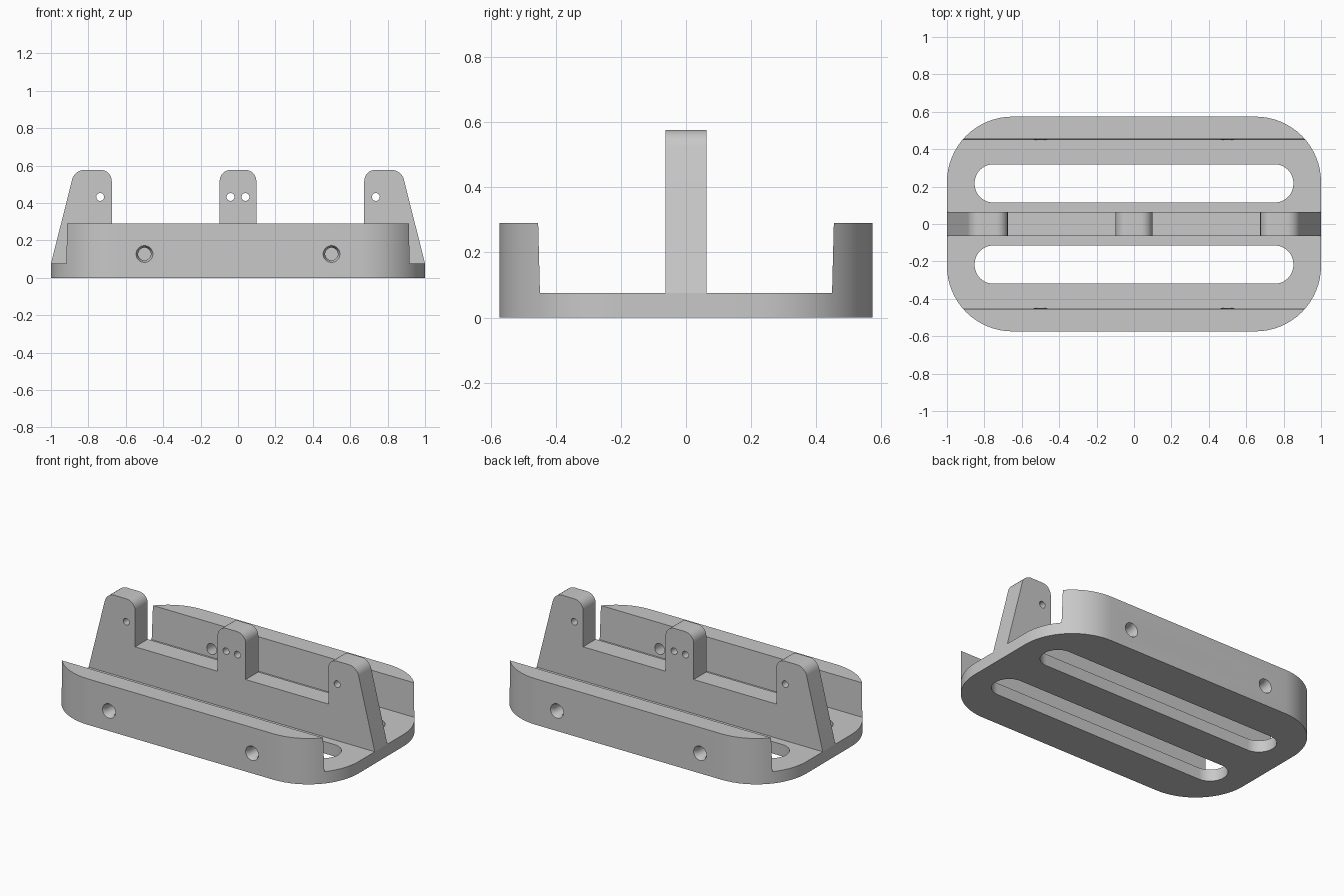
import bpy
import bmesh
import math
from mathutils import Matrix, Vector

cube = bpy.data.objects.get("Cube")
if cube:
    bpy.data.objects.remove(cube, do_unlink=True)

grey = bpy.data.materials.new("plain grey")
grey.use_nodes = True
colour = (0.58, 0.58, 0.58, 1)
grey.diffuse_color = colour
grey.node_tree.nodes["Principled BSDF"].inputs["Base Color"].default_value = colour

BASE_TOP, WALL_TOP, RIB_TOP = 0.075, 0.29, 0.577
HALF_DEPTH, RIB_HALF = 0.574, 0.063


def rounded(corners, steps=16):
    """Turn (x, y, radius) corners into an outline with arcs."""
    out = []
    for i, (x, y, r) in enumerate(corners):
        p = Vector((x, y))
        if r == 0:
            out.append(p)
            continue
        a = (Vector(corners[i - 1][:2]) - p).normalized()
        b = (Vector(corners[(i + 1) % len(corners)][:2]) - p).normalized()
        half = a.angle(b) / 2
        centre = p + (a + b).normalized() * (r / math.sin(half))
        start = p + a * (r / math.tan(half)) - centre
        end = p + b * (r / math.tan(half)) - centre
        sweep = math.atan2(start.x * end.y - start.y * end.x, start.dot(end))
        out += [centre + Matrix.Rotation(sweep * k / steps, 2) @ start
                for k in range(steps + 1)]
    return out


def finish(name, bm):
    bmesh.ops.recalc_face_normals(bm, faces=bm.faces)
    mesh = bpy.data.meshes.new(name)
    bm.to_mesh(mesh)
    bm.free()
    mesh.materials.append(grey)
    obj = bpy.data.objects.new(name, mesh)
    bpy.context.collection.objects.link(obj)
    return obj


def extrude(name, outline, low, high, place):
    """Extrude a 2D outline; place maps (u, v, w) to world space."""
    bm = bmesh.new()
    face = bm.faces.new([bm.verts.new(place(p[0], p[1], low)) for p in outline])
    new = bmesh.ops.extrude_face_region(bm, geom=[face])["geom"]
    shift = Vector(place(0, 0, high)) - Vector(place(0, 0, low))
    bmesh.ops.translate(bm, vec=shift,
                        verts=[v for v in new if isinstance(v, bmesh.types.BMVert)])
    return finish(name, bm)


def up(u, v, w):
    return (u, v, w)


def along_y(u, v, w):
    return (u, w, v)


def along_x(u, v, w):
    return (w, u, v)


def turned_y(name, x, z, stations):
    """Round cutter along y from (y, radius) stations."""
    bm = bmesh.new()
    rings = []
    for y, r in stations:
        rings.append([bm.verts.new((x + r * math.cos(k * math.tau / 32), y,
                                    z + r * math.sin(k * math.tau / 32)))
                      for k in range(32)])
    for a, b in zip(rings, rings[1:]):
        for k in range(32):
            n = (k + 1) % 32
            bm.faces.new((a[k], a[n], b[n], b[k]))
    bm.faces.new(rings[0])
    bm.faces.new(rings[-1])
    return finish(name, bm)


def cut(obj, cutter):
    cutter.hide_render = True
    mod = obj.modifiers.new("cut", 'BOOLEAN')
    mod.operation = 'DIFFERENCE'
    mod.solver = 'EXACT'
    mod.object = cutter
    bpy.context.view_layer.objects.active = obj
    bpy.ops.object.modifier_apply(modifier=mod.name)
    bpy.data.objects.remove(cutter, do_unlink=True)


def box_outline(x, y, cy, r):
    return rounded([(-x, cy - y, r), (x, cy - y, r), (x, cy + y, r), (-x, cy + y, r)])


# Tray: rounded block hollowed by a slightly tapered channel
tray = extrude("tray_with_side_walls", box_outline(1, HALF_DEPTH, 0, 0.35),
               0, WALL_TOP, up)
cut(tray, extrude("channel_cutter",
                  [(-0.449, BASE_TOP), (0.449, BASE_TOP), (0.456, 0.35), (-0.456, 0.35)],
                  -1.2, 1.2, along_x))

# Long floor slots and countersunk screw holes in the walls
for side in (-1, 1):
    cut(tray, extrude("slot_cutter", box_outline(0.852, 0.102, side * 0.217, 0.1),
                      -0.1, 0.2, up))
    for x in (-0.5, 0.5):
        stations = [(0.4, 0.034), (0.55, 0.034), (0.574, 0.045), (0.62, 0.045)]
        cut(tray, turned_y("screw_cutter", x, 0.127,
                           [(side * y, r) for y, r in stations]))

# Central rib with three upright tabs, mirrored about the middle
right_half = [(1, BASE_TOP, 0), (0.874, RIB_TOP, 0.07), (0.675, RIB_TOP, 0.06),
              (0.675, WALL_TOP, 0), (0.098, WALL_TOP, 0), (0.098, RIB_TOP, 0.06)]
left_half = [(-x, z, r) for x, z, r in reversed(right_half)]
rib = extrude("central_rib", rounded(right_half + left_half),
              -RIB_HALF, RIB_HALF, along_y)
for x in (-0.737, -0.04, 0.04, 0.737):
    cut(rib, turned_y("pin_cutter", x, 0.432, [(-0.2, 0.021), (0.2, 0.021)]))

# Smooth curves, crisp edges
for obj in (tray, rib):
    bpy.ops.object.select_all(action='DESELECT')
    obj.select_set(True)
    bpy.context.view_layer.objects.active = obj
    bpy.ops.object.shade_smooth_by_angle(angle=math.radians(25))
